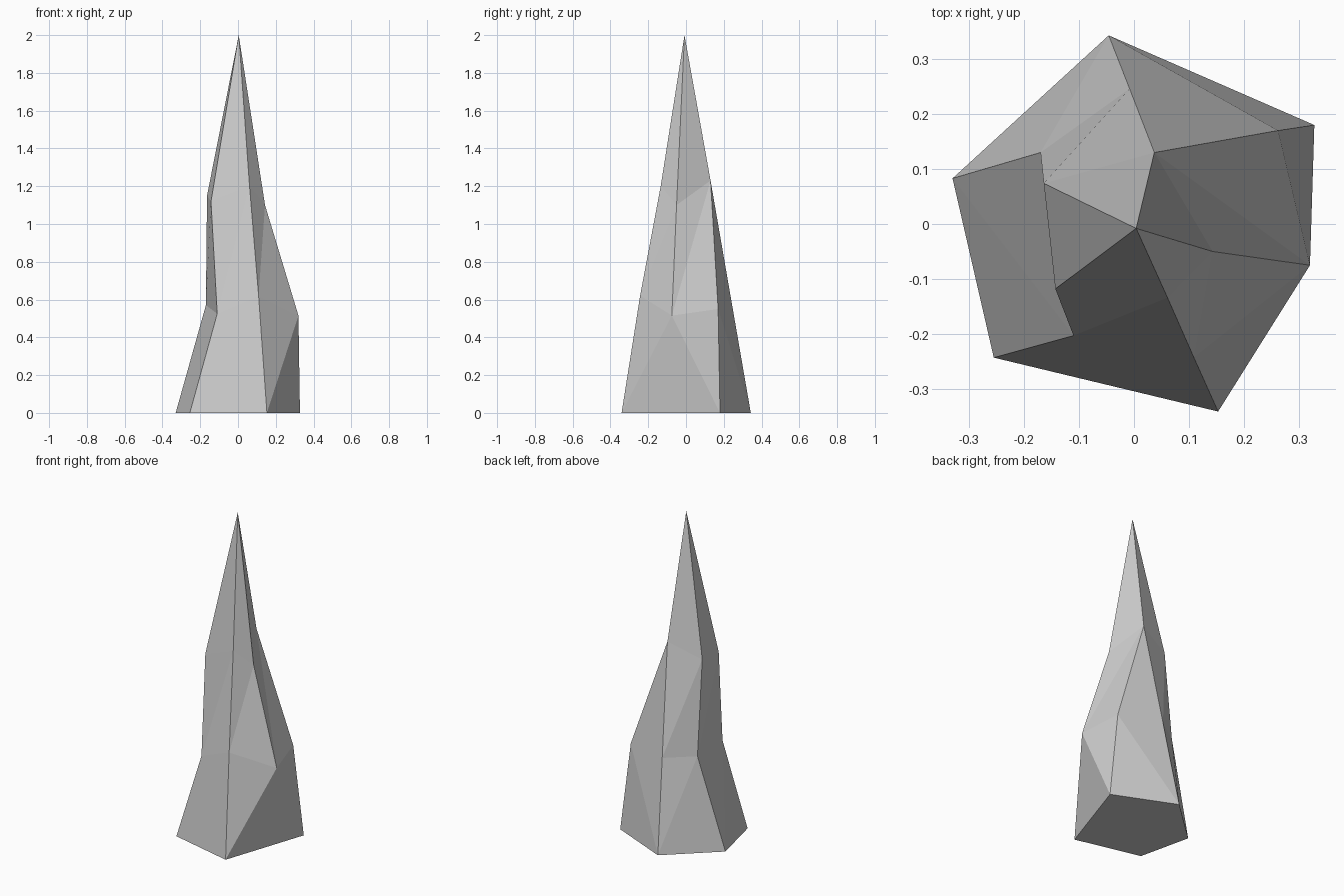
import bpy, bmesh

if "Cube" in bpy.data.objects:
    bpy.data.objects.remove(bpy.data.objects["Cube"])

# Three six-corner rings around the spike; some corners merge as facets taper out
base = [(-.255, -.243, 0), (.153, -.341, 0), (.328, .18, 0),
        (.328, .18, 0), (-.046, .343, 0), (-.33, .083, 0)]
middle = [(-.11, -.203, .525), (.109, -.243, .62), (.32, -.075, .515),
          (.262, .17, .55), (-.008, .246, .56), (-.17, .13, .57)]
upper = [(-.143, -.118, 1.12), (.061, -.134, 1.2), (.143, -.05, 1.1),
         (.037, .13, 1.23), (.037, .13, 1.23), (-.164, .074, 1.15)]
tip = (.004, -.008, 2)

bm = bmesh.new()
verts = {}


def vert(co):
    if co not in verts:
        verts[co] = bm.verts.new(co)
    return verts[co]


def face(*points):
    unique = list(dict.fromkeys(points))
    if len(unique) > 2:
        bm.faces.new([vert(p) for p in unique])


# Facets between rings, each split along its outer diagonal
for lower_ring, upper_ring in ((base, middle), (middle, upper)):
    for i in range(6):
        j = (i + 1) % 6
        a, b, c, d = lower_ring[i], lower_ring[j], upper_ring[j], upper_ring[i]
        if lower_ring is base and i == 3:
            face(a, b, d)
            face(b, c, d)
        else:
            face(a, b, c)
            face(a, c, d)

# Pointed tip and flat underside
for i in range(6):
    face(upper[i], upper[(i + 1) % 6], tip)
face(*reversed(base))
# the tip fan skips the merged upper corner
bmesh.ops.recalc_face_normals(bm, faces=bm.faces[:])

mesh = bpy.data.meshes.new("rock_spike")
bm.to_mesh(mesh)
bm.free()
bpy.context.collection.objects.link(bpy.data.objects.new("rock_spike", mesh))
